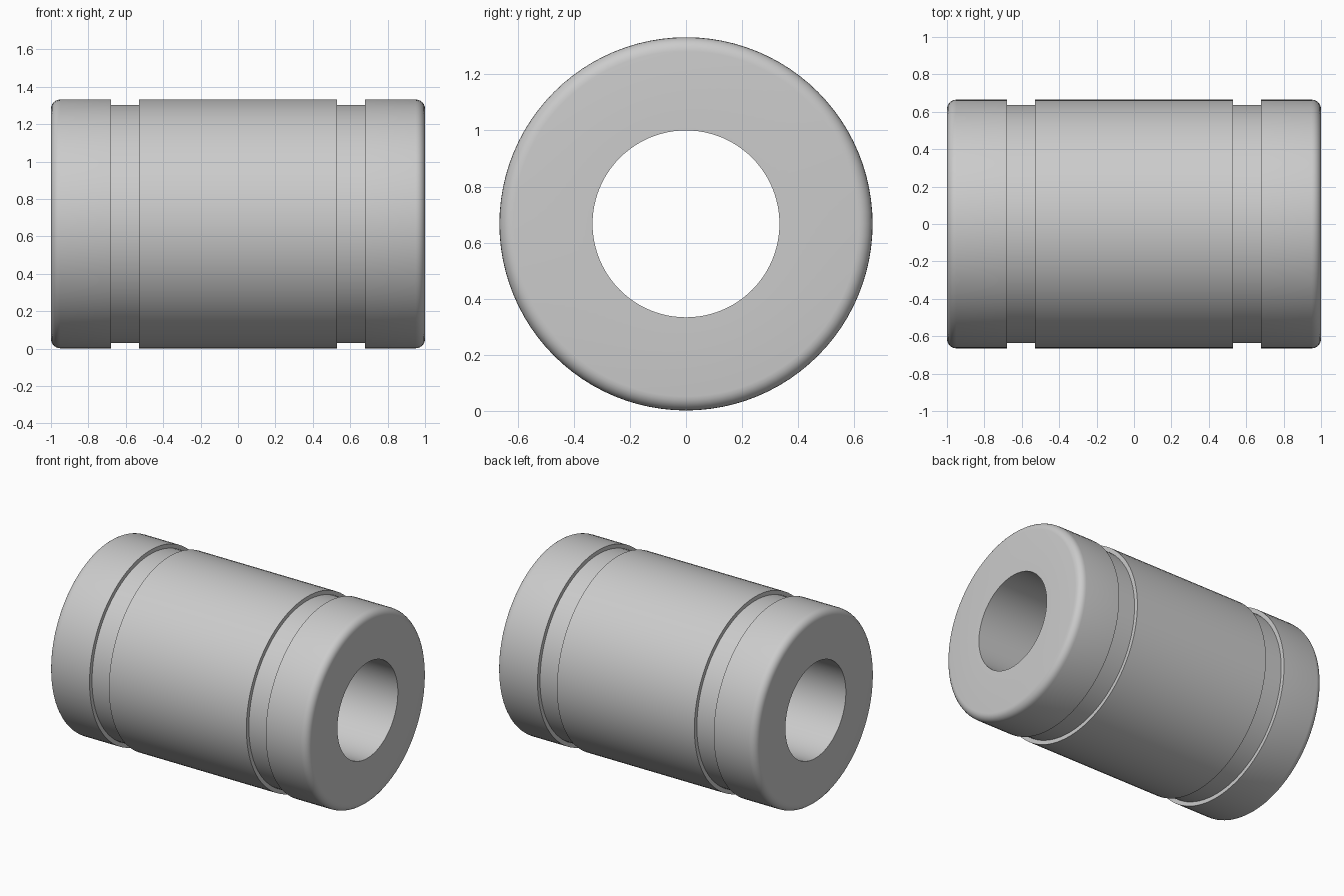
import bpy, bmesh
from math import sin, cos, pi, radians

if "Cube" in bpy.data.objects:
    bpy.data.objects.remove(bpy.data.objects["Cube"])

R, BORE, GROOVE = 0.665, 0.333, 0.637   # outer, bore and groove radii
FILLET, SEGS = 0.05, 96
CENTRE_Z = 0.667

# Right half of the closed profile as (x, radius): groove, rounded rim, bore
half = [(0.53, R), (0.53, GROOVE), (0.68, GROOVE), (0.68, R)]
for i in range(7):
    a = pi / 2 * (1 - i / 6)
    half.append((1 - FILLET + FILLET * cos(a), R - FILLET + FILLET * sin(a)))
half.append((1.0, BORE))
profile = half + [(-x, r) for x, r in reversed(half)]

# Revolve the profile around the x axis
bm = bmesh.new()
rings = []
for s in range(SEGS):
    a = 2 * pi * s / SEGS
    rings.append([bm.verts.new((x, r * cos(a), r * sin(a) + CENTRE_Z)) for x, r in profile])
n = len(profile)
for s in range(SEGS):
    a, b = rings[s], rings[(s + 1) % SEGS]
    for i in range(n):
        j = (i + 1) % n
        bm.faces.new((a[i], a[j], b[j], b[i]))
bmesh.ops.recalc_face_normals(bm, faces=bm.faces)

mesh = bpy.data.meshes.new("bearing_sleeve")
bm.to_mesh(mesh)
bm.free()
sleeve = bpy.data.objects.new("bearing_sleeve", mesh)
bpy.context.collection.objects.link(sleeve)

# Smooth round surfaces, crisp groove and bore edges
bpy.context.view_layer.objects.active = sleeve
sleeve.select_set(True)
bpy.ops.object.shade_smooth_by_angle(angle=radians(30))
